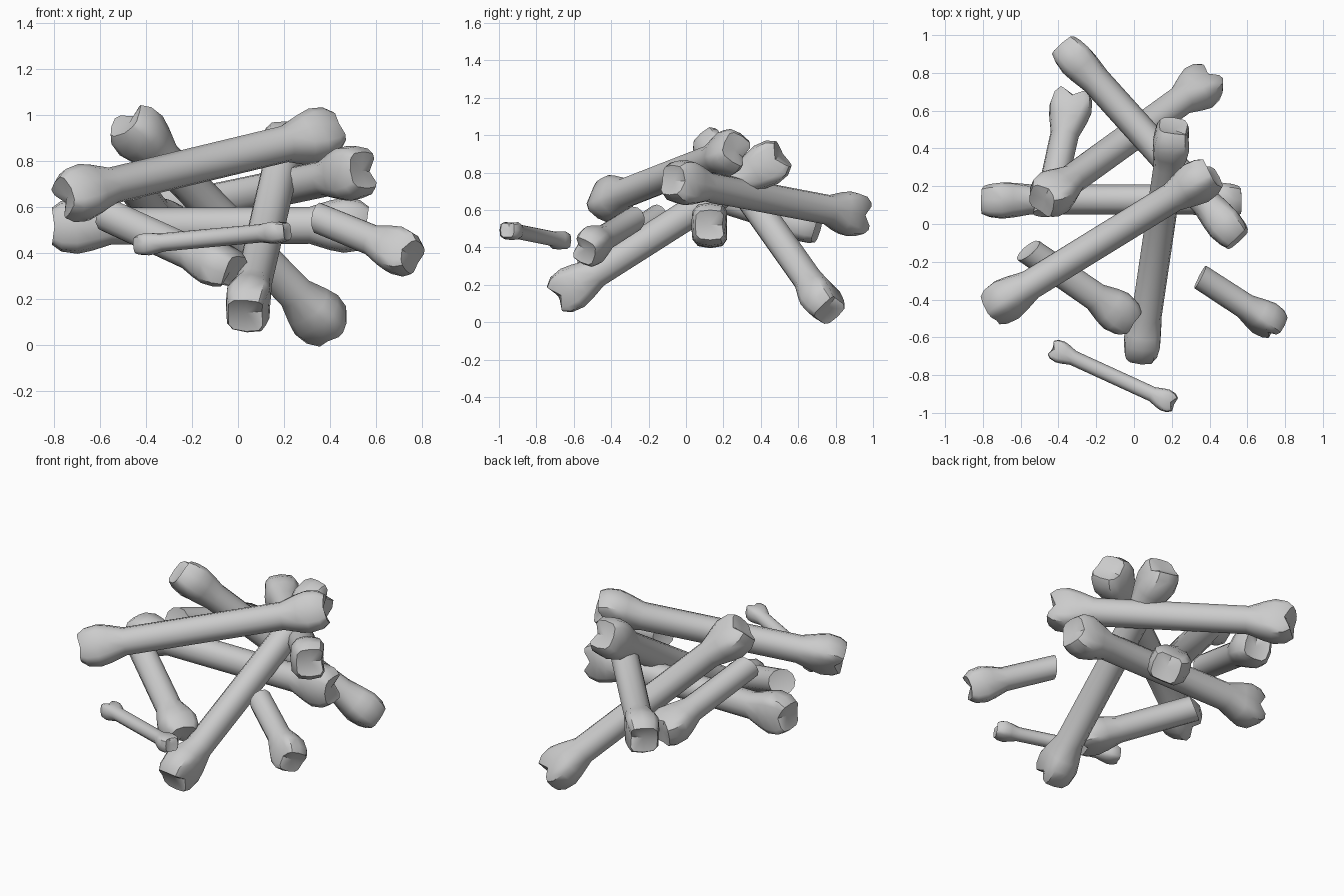
import bpy, bmesh, math
from mathutils import Vector

if "Cube" in bpy.data.objects:
    bpy.data.objects.remove(bpy.data.objects["Cube"])

N = 12
# end profile: distance from tip, half width across lobes, half thickness,
# notch depth, groove, squareness power
PROFILE = [(0.0, .080, .085, .045, .25, .6), (.04, .110, .100, .02, .28, .65), (.11, .120, .108, 0, .22, .7),
           (.17, .108, .098, 0, .1, .8), (.26, .080, .080, 0, 0, 1)]


def ring(bm, centre, d, u, v, a, b, notch=0.0, pinch=0.0, power=1.0, slant=0.0):
    vs = []
    for i in range(N):
        t = 2 * math.pi * i / N
        c, s = (math.copysign(abs(w) ** power if abs(w) > 1e-6 else 0, w) for w in (math.cos(t), math.sin(t)))
        # lobes are split on the -v side and nearly flat on the +v side
        mid = (1 - abs(c)) * (.25 if s > 0 else 1)
        vs.append(bm.verts.new(centre + u * a * c + v * b * s * (1 - pinch * mid) + d * (notch * mid + slant * c)))
    return vs


def bone(name, p, q, side, s=1.0, broken=False):
    """Bone from p to q; side is the direction in which the two end lobes separate.
    A broken bone has its snapped shaft at p and its knob at q."""
    p, q = Vector(p), Vector(q)
    d = (q - p).normalized()
    side = Vector(side)
    u = (side - d * side.dot(d)).normalized()
    v = d.cross(u)
    bm = bmesh.new()
    rings = []
    if broken:
        # snapped end: slightly slanted flat break
        rings.append(ring(bm, p, d, u, v, .078 * s, .078 * s, slant=.02 * s))
        first = bm.verts.new(p + d * .015 * s)
    else:
        for t, a, b, n, g, w in PROFILE:
            rings.append(ring(bm, p + d * t * s, d, u, v, a * s, b * s, n * s, g, w))
        first = bm.verts.new(p + d * .025 * s)
    for t, a, b, n, g, w in reversed(PROFILE):
        rings.append(ring(bm, q - d * t * s, d, u, v, a * s, b * s, -n * s, g, w))
    last = bm.verts.new(q - d * .025 * s)
    for r0, r1 in zip(rings, rings[1:]):
        for i in range(N):
            j = (i + 1) % N
            bm.faces.new((r0[i], r0[j], r1[j], r1[i]))
    for i in range(N):
        j = (i + 1) % N
        bm.faces.new((first, rings[0][j], rings[0][i]))
        bm.faces.new((last, rings[-1][i], rings[-1][j]))
    bmesh.ops.recalc_face_normals(bm, faces=bm.faces)
    me = bpy.data.meshes.new(name)
    bm.to_mesh(me)
    bm.free()
    ob = bpy.data.objects.new(name, me)
    bpy.context.collection.objects.link(ob)
    bpy.ops.object.select_all(action='DESELECT')
    ob.select_set(True)
    bpy.context.view_layer.objects.active = ob
    bpy.ops.object.shade_smooth_by_angle(angle=math.radians(45))


UP = (0, 0, 1)
# whole bones of the heap
bone("top_bone", (-.765, -.455, .64), (.42, .275, .925), (-.25, .4, .8))
bone("leaning_bone", (.035, -.70, .125), (.215, .52, .90), (0, .53, -.84))
bone("level_bone", (-.81, .13, .515), (.57, .13, .52), UP)
bone("back_bone", (-.375, .95, .565), (.555, -.08, .76), UP)
bone("steep_bone", (-.49, .12, .98), (.41, .77, .06), (.12, -.08, .06))
# snapped bones
bone("broken_bone_left", (-.56, -.14, .56), (-.015, -.515, .31), (.4, .6, 0), .95, True)
bone("broken_bone_back", (-.46, .06, .70), (-.315, .705, .50), (1, .2, 0), .95, True)
bone("broken_bone_right", (.35, -.28, .55), (.765, -.55, .38), (-.3, -.3, -.9), .86, True)
# small loose bone in front
bone("small_bone", (-.44, -.655, .435), (.215, -.955, .495), (-.4, -.9, 0), .5)
